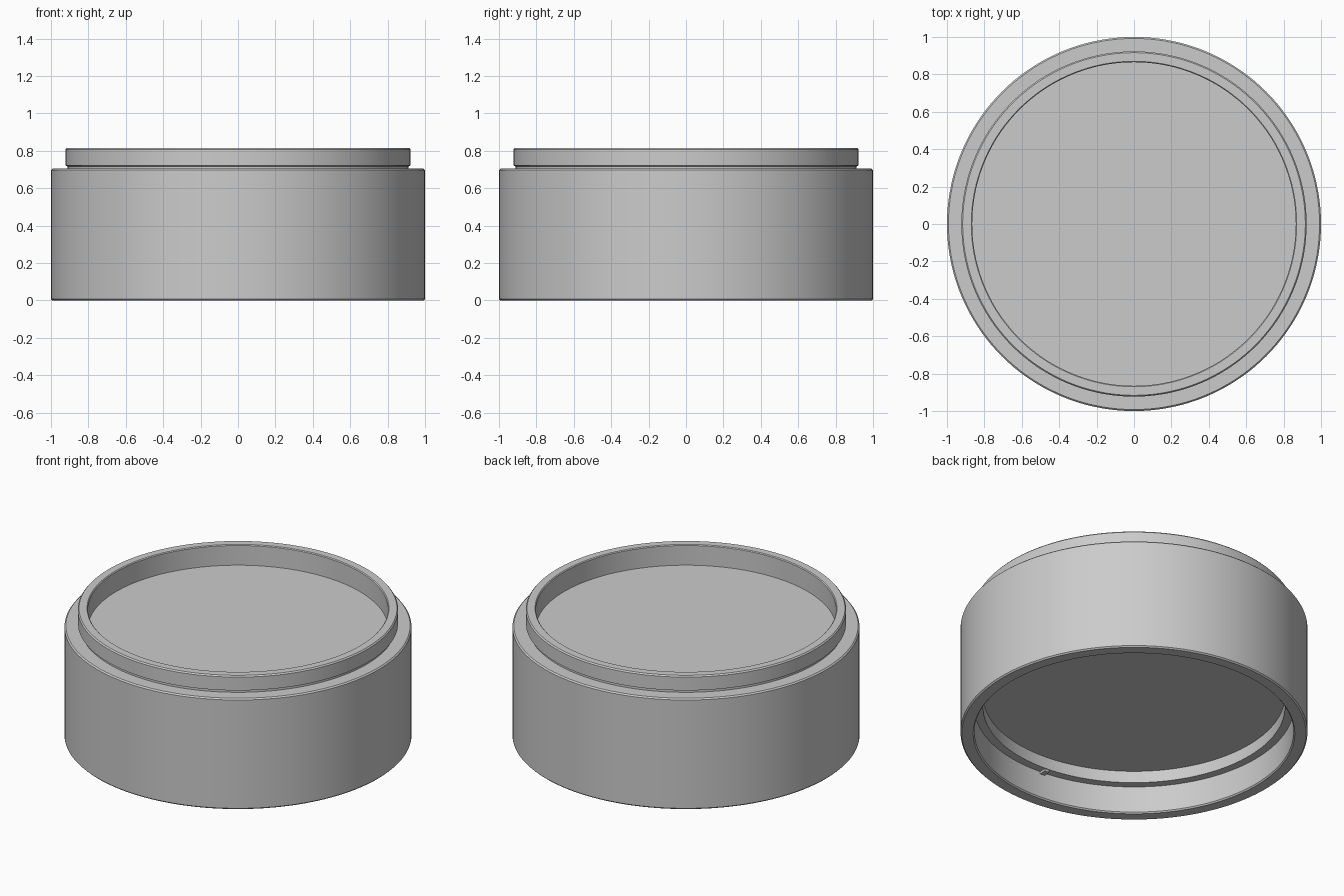
import bpy, bmesh, math

cube = bpy.data.objects.get("Cube")
if cube:
    bpy.data.objects.remove(cube, do_unlink=True)

grey = bpy.data.materials.new("plain grey")
grey.use_nodes = True
colour = (0.6, 0.6, 0.6, 1)
grey.diffuse_color = colour
grey.node_tree.nodes["Principled BSDF"].inputs["Base Color"].default_value = colour

SIDES = 144


def finish(name, bm):
    """Turn a bmesh into a shaded, coloured object."""
    bmesh.ops.remove_doubles(bm, verts=bm.verts, dist=1e-5)
    bmesh.ops.recalc_face_normals(bm, faces=bm.faces)
    mesh = bpy.data.meshes.new(name)
    bm.to_mesh(mesh)
    bm.free()
    mesh.materials.append(grey)
    obj = bpy.data.objects.new(name, mesh)
    bpy.context.collection.objects.link(obj)
    bpy.ops.object.select_all(action="DESELECT")
    obj.select_set(True)
    bpy.context.view_layer.objects.active = obj
    bpy.ops.object.shade_smooth_by_angle(angle=math.radians(30))
    return obj


def revolve(name, profile, closed=False, start=0.0, sweep=2 * math.pi, steps=SIDES):
    """Spin a (radius, height) profile about the z axis."""
    bm = bmesh.new()
    pts = [bm.verts.new((r * math.cos(start), r * math.sin(start), z)) for r, z in profile]
    edges = [bm.edges.new(pair) for pair in zip(pts, pts[1:])]
    geom = pts + edges
    if closed:
        geom = [bm.faces.new(pts)]
        geom = pts + bm.edges[:] + geom
    bmesh.ops.spin(bm, geom=geom, cent=(0, 0, 0), axis=(0, 0, 1),
                   angle=sweep, steps=steps)
    return finish(name, bm)


# Round body: stepped socket below, shoulder, undercut neck, lip and shallow tray above
revolve("container_body", [
    (0, 0.25), (0.87, 0.25), (0.87, 0.175), (0.92, 0.175),
    (0.92, 0.008), (0.927, 0), (0.992, 0), (1, 0.008),
    (1, 0.697), (0.992, 0.705),
    (0.912, 0.705), (0.912, 0.717), (0.923, 0.722),
    (0.923, 0.807), (0.916, 0.815), (0.87, 0.815), (0.865, 0.81),
    (0.865, 0.685), (0, 0.685),
])

# Small stop tab under the socket step, near the front
revolve("socket_stop_tab", [(0.875, 0.16), (0.925, 0.16), (0.925, 0.18), (0.875, 0.18)],
        closed=True, start=math.radians(-96), sweep=math.radians(2), steps=2)
